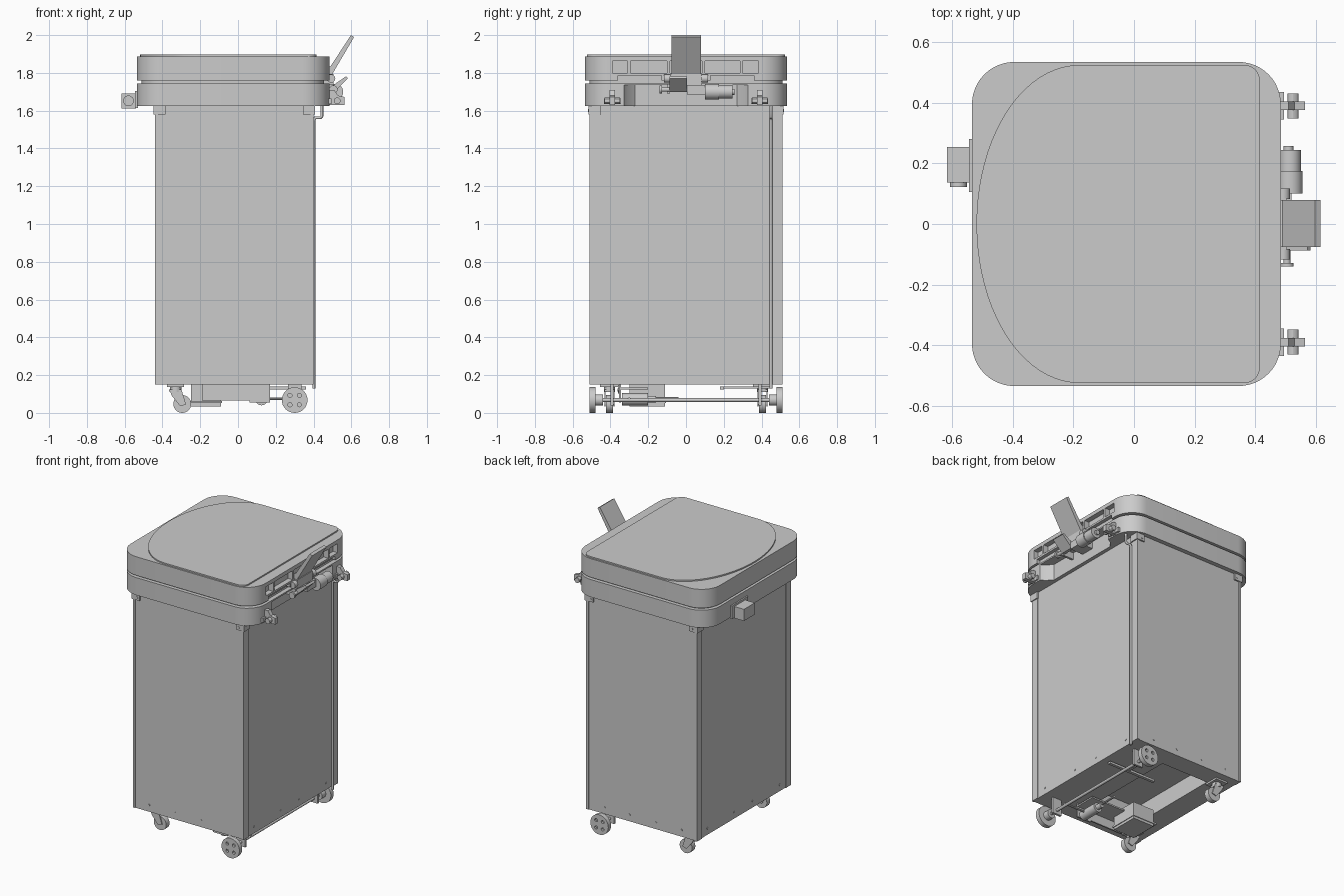
import bpy, bmesh, math
from mathutils import Vector

if "Cube" in bpy.data.objects:
    bpy.data.objects.remove(bpy.data.objects["Cube"])

def finish(name, bm, smooth=False):
    bmesh.ops.recalc_face_normals(bm, faces=bm.faces)
    me = bpy.data.meshes.new(name)
    bm.to_mesh(me); bm.free()
    ob = bpy.data.objects.new(name, me)
    bpy.context.collection.objects.link(ob)
    if smooth:
        shade(ob)
    return ob

def shade(ob):
    bpy.ops.object.select_all(action='DESELECT')
    ob.select_set(True)
    bpy.context.view_layer.objects.active = ob
    bpy.ops.object.shade_smooth_by_angle(angle=math.radians(30))

def add_prism(bm, pts, axis, a, b):
    put = {'x': lambda u, v, w: (w, u, v), 'y': lambda u, v, w: (u, w, v),
           'z': lambda u, v, w: (u, v, w)}[axis]
    lo = [bm.verts.new(put(u, v, a)) for u, v in pts]
    hi = [bm.verts.new(put(u, v, b)) for u, v in pts]
    n = len(pts)
    bm.faces.new(lo); bm.faces.new(hi[::-1])
    for i in range(n):
        bm.faces.new((lo[i], hi[i], hi[(i + 1) % n], lo[(i + 1) % n]))

def prism(name, pts, axis, a, b, smooth=False):
    bm = bmesh.new()
    add_prism(bm, pts, axis, a, b)
    return finish(name, bm, smooth)

def boxes(name, *bs):
    """Each box is (x0, x1, y0, y1, z0, z1)."""
    bm = bmesh.new()
    for x0, x1, y0, y1, z0, z1 in bs:
        add_prism(bm, [(x0, y0), (x1, y0), (x1, y1), (x0, y1)], 'z', z0, z1)
    return finish(name, bm)

def circle(u, v, r, n=24):
    return [(u + r * math.cos(2 * math.pi * i / n), v + r * math.sin(2 * math.pi * i / n)) for i in range(n)]

def cyl(name, axis, u, v, r, a, b, n=24):
    return prism(name, circle(u, v, r, n), axis, a, b, True)

def rounded(x0, x1, y0, y1, r, n=12):
    pts = []
    for cx, cy, s in ((x1 - r, y1 - r, 0), (x0 + r, y1 - r, 90), (x0 + r, y0 + r, 180), (x1 - r, y0 + r, 270)):
        for i in range(n + 1):
            t = math.radians(s + 90 * i / n)
            pts.append((cx + r * math.cos(t), cy + r * math.sin(t)))
    return pts

def cut(ob, cutter):
    m = ob.modifiers.new("cut", 'BOOLEAN')
    m.operation, m.solver, m.object = 'DIFFERENCE', 'EXACT', cutter
    dg = bpy.context.evaluated_depsgraph_get()
    me = bpy.data.meshes.new_from_object(ob.evaluated_get(dg))
    ob.modifiers.clear()
    ob.data = me
    bpy.data.objects.remove(cutter)
    shade(ob)

def tube(name, pts, r):
    cu = bpy.data.curves.new(name, 'CURVE')
    cu.dimensions, cu.bevel_depth, cu.bevel_resolution, cu.use_fill_caps = '3D', r, 2, True
    sp = cu.splines.new('POLY')
    sp.points.add(len(pts) - 1)
    for p, c in zip(sp.points, pts):
        p.co = (*c, 1)
    ob = bpy.data.objects.new(name, cu)
    bpy.context.collection.objects.link(ob)

# Cabinet body with a well in its underside
body = boxes("cabinet", (-0.435, 0.395, -0.505, 0.505, 0.15, 1.63))
cut(body, boxes("well_cutter", (-0.28, 0.08, -0.31, 0.37, 0.1, 0.27)))

# Corner angles, top brackets and rivets
for sx, x in ((-1, -0.435), (1, 0.395)):
    for sy in (-1, 1):
        y = 0.505 * sy
        prism("corner_angle", [(x + 0.005 * sx, y + 0.005 * sy), (x + 0.005 * sx, y - 0.05 * sy),
              (x - 0.002 * sx, y - 0.05 * sy), (x - 0.002 * sx, y - 0.002 * sy),
              (x - 0.012 * sx, y - 0.002 * sy), (x - 0.012 * sx, y + 0.005 * sy)], 'z', 0.15, 1.62)
        prism("top_bracket", [(x + 0.012 * sx, y + 0.01 * sy), (x + 0.012 * sx, y - 0.055 * sy),
              (x, y - 0.055 * sy), (x, y), (x - 0.05 * sx, y), (x - 0.05 * sx, y + 0.01 * sy)], 'z', 1.58, 1.63)
        ys = sorted((y + 0.008 * sy, y + 0.013 * sy))
        cyl("bracket_rivet", 'y', x - 0.03 * sx, 1.6, 0.008, *ys, 10)
for sy in (-1, 1):
    for x in (-0.32, -0.125, 0.075, 0.265):
        cyl("base_rivet", 'y', x, 0.195, 0.007, *sorted((0.5 * sy, 0.508 * sy)), 10)
for a, b in ((-0.438, -0.43), (0.39, 0.398)):
    for y in (-0.39, -0.1, 0.1, 0.39):
        cyl("base_rivet", 'x', y, 0.195, 0.007, a, b, 10)

# Rim, hollowed along the hinge side
rim = prism("rim", rounded(-0.535, 0.485, -0.535, 0.535, 0.14), 'z', 1.625, 1.745)
cut(rim, prism("rim_cutter", [(0.42, -0.27), (0.42, 0.27), (0.455, 0.31), (0.55, 0.37),
                              (0.55, -0.37), (0.455, -0.31)], 'z', 1.5, 1.735))
prism("seal", rounded(-0.51, 0.455, -0.51, 0.51, 0.12), 'z', 1.74, 1.765, True)

# Lid with chamfered top edge and pockets on the hinge side
bm = bmesh.new()
add_prism(bm, rounded(-0.535, 0.485, -0.535, 0.535, 0.14), 'z', 1.76, 1.888)
top = [e for e in bm.edges if all(v.co.z > 1.88 for v in e.verts)]
bmesh.ops.bevel(bm, geom=top, offset=0.008, segments=2, affect='EDGES', profile=0.5)
lid = finish("lid", bm)
bays = ((-0.39, -0.31), (-0.295, -0.1), (-0.085, 0.085), (0.1, 0.285), (0.3, 0.385))
cut(lid, boxes("lid_cutter", *[(0.45, 0.5, a, b, 1.80, 1.862) for a, b in bays],
               *[(0.46, 0.5, a, b, 1.75, 1.787) for a, b in ((-0.36, -0.13), (0.13, 0.36))]))

# Raised lid panel: straight hinge edge, elliptical far edge
panel = [(0.415 - 0.05 + 0.05 * math.cos(t), s * (0.475 + 0.05 * math.sin(t)))
         for s, rng in ((-1, range(8, -1, -1)), (1, range(9))) for t in [math.radians(90 * i / 8) for i in rng]]
panel += [(-0.18 + 0.34 * math.cos(t), 0.525 * math.sin(t))
          for t in [math.radians(90 + 180 * i / 40) for i in range(41)]]
prism("lid_panel", panel, 'z', 1.88, 1.897, True)

# Latch box on the far side
boxes("latch_box", (-0.618, -0.54, 0.137, 0.255, 1.612, 1.692))
boxes("latch_plate", (-0.545, -0.53, 0.105, 0.28, 1.615, 1.705))
cyl("latch_knob", 'y', -0.58, 1.652, 0.028, 0.122, 0.14)

# Hinge brackets with cross bolts
for s in (-1, 1):
    y = 0.39 * s
    prism("hinge_plate", [(0.44, 1.63), (0.565, 1.63), (0.565, 1.672), (0.53, 1.68), (0.51, 1.71), (0.44, 1.71)],
          'y', y - 0.014, y + 0.014)
    boxes("hinge_foot", (0.475, 0.495, y - 0.045, y + 0.045, 1.635, 1.665))
    for t in (-1, 1):
        cyl("hinge_bolt", 'y', 0.525, 1.652, 0.018, *sorted((y + 0.012 * t, y + 0.041 * t)), 12)
cyl("hinge_pin", 'y', 0.525, 1.652, 0.01, -0.42, -0.36, 10)

# Slanted handle, its mount and the lower lever
prism("handle", [(0.475, 1.785), (0.497, 1.79), (0.615, 1.99), (0.598, 2.0), (0.49, 1.835), (0.475, 1.83)],
      'y', -0.076, 0.08)
boxes("handle_mount", (0.44, 0.505, -0.085, 0.085, 1.735, 1.795))
for y in (-0.1, 0.1):
    cyl("handle_pivot", 'y', 0.493, 1.77, 0.022, y - 0.017, y + 0.017)
prism("lever", [(0.49, 1.70), (0.51, 1.70), (0.582, 1.77), (0.572, 1.782), (0.49, 1.725)], 'y', -0.088, 0.005)

# Drive motor and shaft
cyl("drive_shaft", 'y', 0.505, 1.712, 0.012, -0.135, 0.11, 14)
cyl("shaft_flange", 'y', 0.505, 1.712, 0.022, -0.14, -0.128)
cyl("gearbox", 'y', 0.515, 1.70, 0.042, 0.10, 0.175)
cyl("motor", 'y', 0.515, 1.70, 0.036, 0.17, 0.245)
cyl("motor_cap", 'y', 0.51, 1.70, 0.016, 0.24, 0.258)
boxes("motor_mount", (0.41, 0.52, 0.005, 0.1, 1.685, 1.735), (0.41, 0.505, -0.1, -0.085, 1.69, 1.74))

# Cable conduit up the hinge side
tube("conduit", [(0.402, 0.45, 0.13), (0.402, 0.45, 1.55), (0.408, 0.45, 1.562), (0.435, 0.45, 1.562),
                 (0.444, 0.45, 1.57), (0.444, 0.45, 1.64)], 0.008)

# Main wheels on a common axle
for s in (-1, 1):
    wheel = cyl("main_wheel", 'y', 0.3, 0.068, 0.068, *sorted((0.48 * s, 0.51 * s)), 32)
    bm = bmesh.new()
    for dx in (-0.025, 0.025):
        for dz in (-0.025, 0.025):
            add_prism(bm, circle(0.3 + dx, 0.068 + dz, 0.011, 12), 'y', *sorted((0.495 * s, 0.53 * s)))
    cut(wheel, finish("wheel_cutter", bm))
    cyl("wheel_hub", 'y', 0.3, 0.068, 0.03, *sorted((0.44 * s, 0.485 * s)))
    boxes("axle_hanger", (0.265, 0.335, *sorted((0.385 * s, 0.40 * s)), 0.04, 0.155))
cyl("axle", 'y', 0.3, 0.068, 0.01, -0.48, 0.48, 14)

# Swivel casters
for s in (-1, 1):
    y = 0.405 * s
    cyl("caster_wheel", 'y', -0.295, 0.047, 0.047, y - 0.018, y + 0.018, 28)
    boxes("caster_plate", (-0.375, -0.285, y - 0.05, y + 0.05, 0.138, 0.152))
    cyl("caster_swivel", 'z', -0.33, y, 0.03, 0.11, 0.14, 20)
    for t in (-1, 1):
        prism("caster_fork", [(-0.365, 0.125), (-0.3, 0.125), (-0.275, 0.045), (-0.305, 0.035), (-0.35, 0.09)],
              'y', *sorted((y + 0.02 * t, y + 0.026 * t)))
    boxes("fork_bridge", (-0.365, -0.3, y - 0.026, y + 0.026, 0.112, 0.125))

# Underside drive: control box, motor, bracket and rods
boxes("control_box", (-0.25, -0.09, -0.30, -0.11, 0.06, 0.152), (-0.25, -0.09, -0.30, -0.11, 0.035, 0.055))
boxes("control_box_tray", (-0.27, -0.085, -0.31, -0.105, 0.052, 0.064))
boxes("drive_bracket", (-0.19, 0.06, -0.355, -0.345, 0.065, 0.152), (0.06, 0.17, -0.355, -0.345, 0.055, 0.152),
      (-0.19, 0.17, -0.35, -0.2, 0.125, 0.135))
prism("bracket_stud", circle(-0.05, 0.125, 0.022, 4), 'y', -0.36, -0.35)
for x in (-0.085, -0.015, 0.1, 0.14):
    cyl("bracket_bolt", 'y', x, 0.122, 0.008, -0.362, -0.35, 10)
cyl("lower_motor", 'y', 0.125, 0.072, 0.032, -0.34, -0.2)
cyl("lower_motor_nose", 'y', 0.125, 0.072, 0.018, -0.2, -0.16)
cyl("push_rod", 'y', 0.125, 0.078, 0.007, -0.16, -0.04, 10)
cyl("link_rod", 'x', -0.3, 0.075, 0.007, 0.12, 0.31, 10)
boxes("cross_rail", (0.0, 0.36, 0.18, 0.2, 0.125, 0.14), (0.2, 0.215, 0.18, 0.45, 0.128, 0.14))
